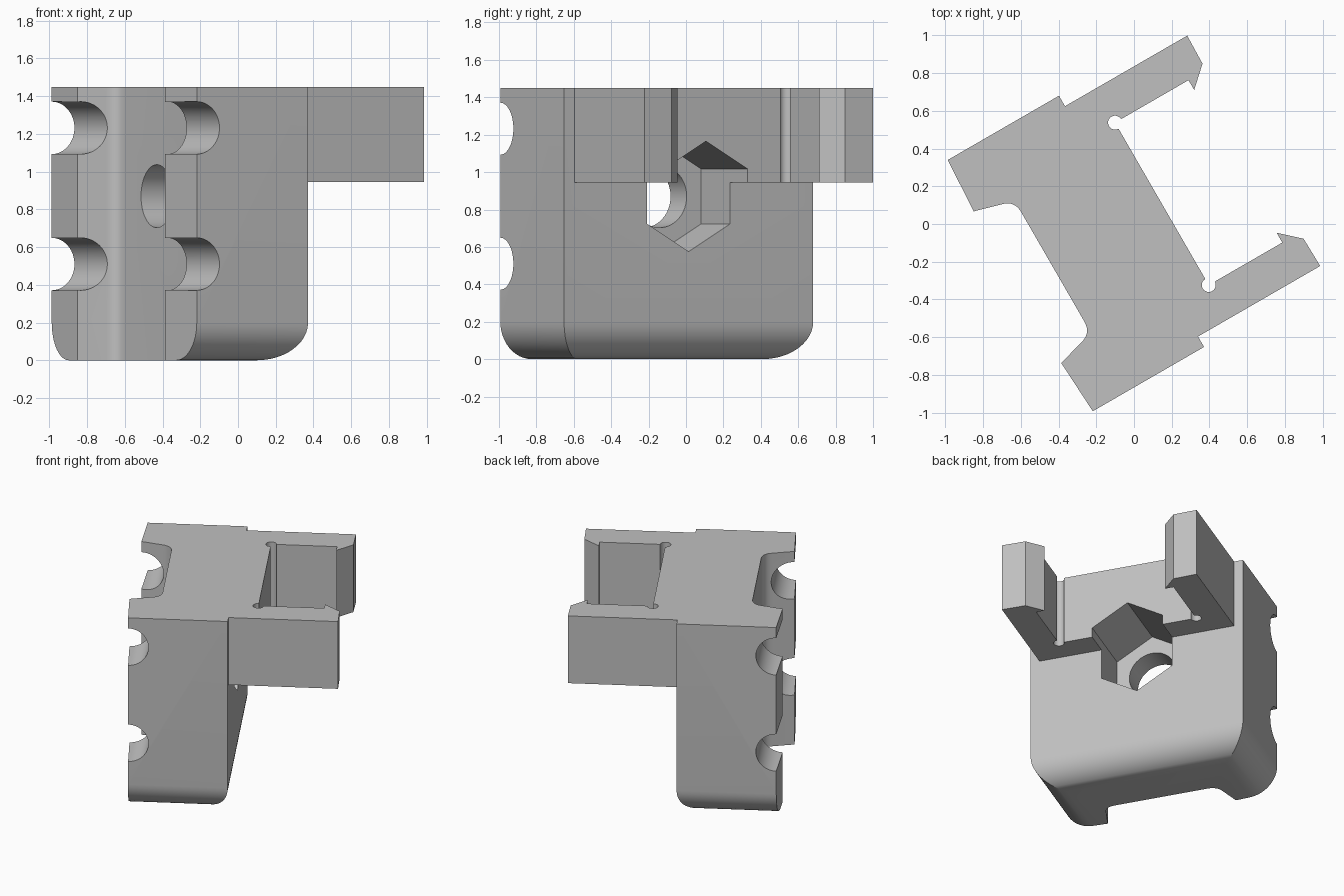
import bpy
import bmesh
import math
from mathutils import Vector

cube = bpy.data.objects.get("Cube")
if cube:
    bpy.data.objects.remove(cube, do_unlink=True)

HEIGHT = 1.45
PLATE_Z = 0.945
HOLE_Z = 0.87

grey = bpy.data.materials.new("plain grey")
grey.use_nodes = True
colour = (0.53, 0.53, 0.53, 1)
grey.diffuse_color = colour
grey.node_tree.nodes["Principled BSDF"].inputs["Base Color"].default_value = colour


def prism(name, outline, lo, hi, axis="z", round_bottom=0):
    """Extrude a flat outline along one axis, optionally rounding the two outer bottom edges."""
    place = {"z": lambda p, t: Vector((p[0], p[1], t)),
             "x": lambda p, t: Vector((t, p[0], p[1])),
             "y": lambda p, t: Vector((p[0], t, p[1]))}[axis]
    bm = bmesh.new()
    low = [bm.verts.new(place(p, lo)) for p in outline]
    high = [bm.verts.new(place(p, hi)) for p in outline]
    bm.faces.new(low)
    bm.faces.new(high)
    for i in range(len(low)):
        j = (i + 1) % len(low)
        bm.faces.new((low[i], low[j], high[j], high[i]))
    bmesh.ops.recalc_face_normals(bm, faces=bm.faces)
    if round_bottom:
        widest = max(abs(v.co.y) for v in bm.verts)
        edges = [e for e in bm.edges if all(
            v.co.z == lo and abs(v.co.y) > widest - 0.001 for v in e.verts)]
        bmesh.ops.bevel(bm, geom=edges, offset=round_bottom, segments=12,
                        profile=0.5, affect="EDGES")
    mesh = bpy.data.meshes.new(name)
    bm.to_mesh(mesh)
    bm.free()
    mesh.materials.append(grey)
    obj = bpy.data.objects.new(name, mesh)
    bpy.context.collection.objects.link(obj)
    return obj


def circle(cx, cy, radius, count, start=0.0):
    angles = [start + 2 * math.pi * i / count for i in range(count)]
    return [(cx + radius * math.cos(a), cy + radius * math.sin(a)) for a in angles]


def fillet(before, corner, after, steps=8):
    """Curve between two points, pulled towards the corner."""
    a, c, b = Vector(before), Vector(corner), Vector(after)
    ts = [i / steps for i in range(steps + 1)]
    return [tuple(a * (1 - t) ** 2 + c * 2 * t * (1 - t) + b * t * t) for t in ts]


def mirrored(half):
    return half + [(x, -y) for x, y in reversed(half)]


def combine(target, other, operation):
    mod = target.modifiers.new(operation.title(), "BOOLEAN")
    mod.object = other
    mod.operation = operation
    mod.solver = "EXACT"
    bpy.context.view_layer.objects.active = target
    bpy.ops.object.modifier_apply(modifier=mod.name)
    bpy.data.objects.remove(other, do_unlink=True)


# Block with a filleted channel down its rear side
block_half = [(-0.006, 0.769), (-0.687, 0.769), (-0.704, 0.464)]
block_half += fillet((-0.555, 0.422), (-0.488, 0.405), (-0.488, 0.335))
bracket = prism("clip_bracket", mirrored(block_half), 0, HEIGHT, round_bottom=0.2)

# Upper plate with two hooked arms
arm_half = [(-0.2, 0.705), (0.742, 0.705), (0.738, 0.536), (0.63, 0.437),
            (0.63, 0.497), (0.18, 0.497)]
combine(bracket, prism("arms", mirrored(arm_half), PLATE_Z, HEIGHT), "UNION")

# Relief holes at the arm roots
for side in (-1, 1):
    relief = circle(0.18, side * 0.497, 0.037, 24)
    combine(bracket, prism("relief_cutter", relief, PLATE_Z - 0.0005, HEIGHT + 0.1),
            "DIFFERENCE")

# Hexagonal nut pocket and bolt hole
pocket = circle(0, HOLE_Z, 0.295, 6, math.pi / 2)
combine(bracket, prism("pocket_cutter", pocket, -0.316, 0.5, "x"), "DIFFERENCE")
bolt = circle(0, HOLE_Z, 0.167, 48)
combine(bracket, prism("bolt_cutter", bolt, -1, 0, "x"), "DIFFERENCE")

# Round grooves across the rear flanges
for z in (0.51, 1.232):
    groove = circle(-0.687, z, 0.139, 48)
    combine(bracket, prism("groove_cutter", groove, -1, 1, "y"), "DIFFERENCE")

# Smooth the curved surfaces and turn the part into its pose
bpy.ops.object.select_all(action="DESELECT")
bracket.select_set(True)
bpy.context.view_layer.objects.active = bracket
bpy.ops.object.shade_smooth_by_angle(angle=math.radians(25))
bracket.rotation_euler.z = math.radians(30)
bracket.location = (-0.008, 0.017, 0)
